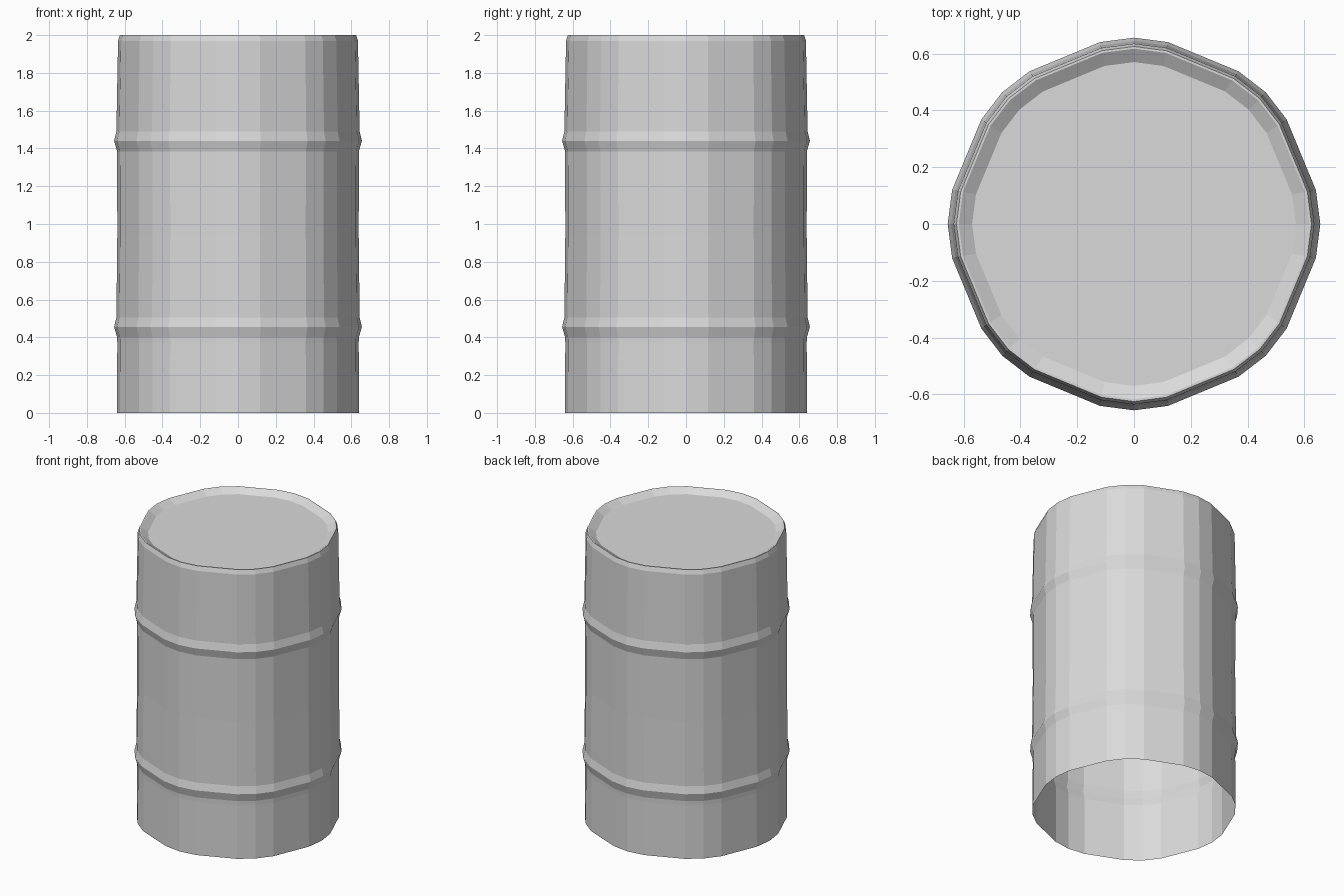
import bpy, bmesh, math

if "Cube" in bpy.data.objects:
    bpy.data.objects.remove(bpy.data.objects["Cube"])

steel = bpy.data.materials.new("plain grey steel")
steel.diffuse_color = (0.7, 0.7, 0.7, 1)
steel.use_nodes = True
steel.node_tree.nodes["Principled BSDF"].inputs["Base Color"].default_value = steel.diffuse_color

# Uneven 24-sided cross-section: a corner every 45 degrees, two points between
SECTION = []
for k in range(8):
    for offset, scale in ((0, 1.0), (10.6, 0.993), (34.4, 0.993)):
        SECTION.append((math.radians(45 * k + offset), scale))


def lathe(name, profile, cap=False):
    """Sweep (radius, z) points around the uneven cross-section."""
    bm = bmesh.new()
    rings = [[bm.verts.new((r * s * math.cos(a), r * s * math.sin(a), z))
              for a, s in SECTION] for r, z in profile]
    n = len(SECTION)
    for low, high in zip(rings, rings[1:]):
        for i in range(n):
            j = (i + 1) % n
            bm.faces.new((low[i], low[j], high[j], high[i]))
    if cap:
        bm.faces.new(rings[-1])
    mesh = bpy.data.meshes.new(name)
    bm.to_mesh(mesh)
    bm.free()
    mesh.materials.append(steel)
    obj = bpy.data.objects.new(name, mesh)
    bpy.context.collection.objects.link(obj)
    return obj


def rib(z):
    """Raised hoop pressed into the drum wall."""
    return [(0.640, z - 0.055), (0.656, z), (0.644, z + 0.05)]


# Drum wall with two ribs, open at the bottom
lathe("drum_wall",
      [(0.641, 0.0), (0.639, 0.37)] + rib(0.455)
      + [(0.639, 0.95)] + rib(1.44) + [(0.635, 1.97), (0.625, 2.0)])

# Recessed lid with a sloping rim
lathe("lid", [(0.625, 2.0), (0.617, 2.0), (0.57, 1.97)], cap=True)
